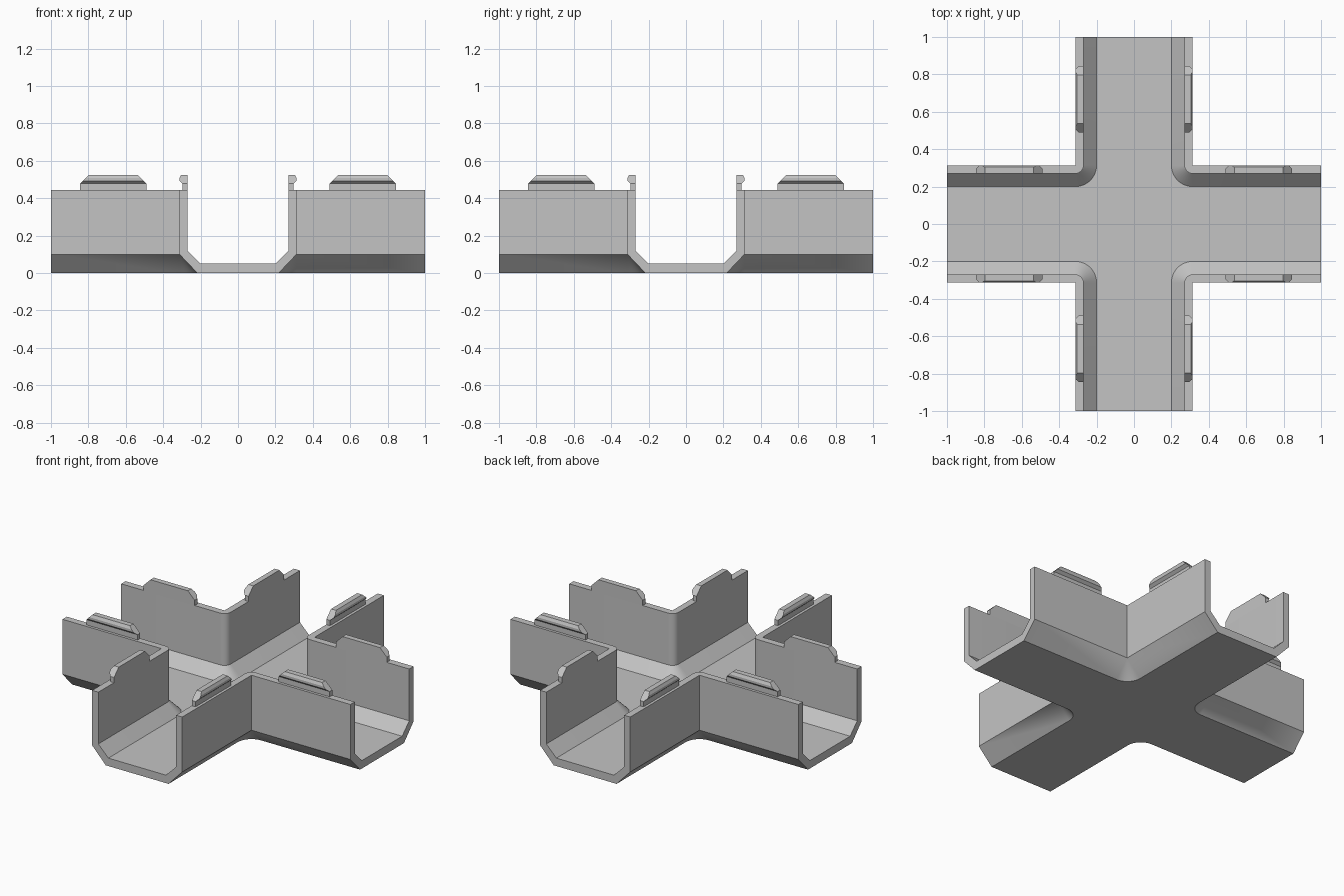
import bpy, bmesh, math
from mathutils import Matrix, Vector

if "Cube" in bpy.data.objects:
    bpy.data.objects.remove(bpy.data.objects["Cube"])

grey = bpy.data.materials.new("light_grey_plastic")
grey.use_nodes = True
colour = (0.55, 0.55, 0.55, 1)
grey.diffuse_color = colour
grey.node_tree.nodes["Principled BSDF"].inputs["Base Color"].default_value = colour

WALL = 0.313          # outer wall face
CORNER_STEPS = 10


def finish(bm, name):
    bmesh.ops.remove_doubles(bm, verts=bm.verts, dist=0.0005)
    bmesh.ops.recalc_face_normals(bm, faces=bm.faces)
    mesh = bpy.data.meshes.new(name)
    bm.to_mesh(mesh)
    bm.free()
    mesh.materials.append(grey)
    obj = bpy.data.objects.new(name, mesh)
    bpy.context.collection.objects.link(obj)
    return obj


# Cross-shaped channel: one wall section swept round each of four inner corners
# Section is (distance inward from the outer wall face, height)
section = [(0, 0.445), (0, 0.10), (0.095, 0),
           (0.113, 0.05), (0.043, 0.12), (0.043, 0.445)]
strips = [(0, 1), (1, 2), (3, 4), (4, 5), (5, 0)]

angles = [math.radians(270 - 90 * i / CORNER_STEPS) for i in range(CORNER_STEPS + 1)]
stations = [(1, WALL, angles[0])]
stations += [(WALL, WALL, a) for a in angles]
stations += [(WALL, 1, angles[-1])]

bm = bmesh.new()
corners = []
for k in range(4):
    turn = Matrix.Rotation(k * math.pi / 2, 3, 'Z')
    rows = []
    for x, y, a in stations:
        rows.append([bm.verts.new(turn @ Vector((x + r * math.cos(a), y + r * math.sin(a), z)))
                     for r, z in section])
    for p, q in zip(rows, rows[1:]):
        for i, j in strips:
            bm.faces.new((p[i], p[j], q[j], q[i]))
    corners.append(rows)

# Underside and inner floor
for i in (2, 3):
    bm.faces.new([row[i] for rows in corners for row in rows])

# Open U-shaped ends of the arms
for k in range(4):
    a, b = corners[k][-1], corners[(k + 1) % 4][0]
    bm.faces.new(a[:3] + b[2::-1] + b[:2:-1] + a[3:])

channel = finish(bm, "cross_channel")
bpy.ops.object.select_all(action='DESELECT')
channel.select_set(True)
bpy.context.view_layer.objects.active = channel
bpy.ops.object.shade_smooth_by_angle(angle=math.radians(30))

# Snap clips: narrow neck with a bulging head whose ends taper upward
INNER, MIDDLE, HALF, NECK_TOP = 0.27, 0.667, 0.177, 0.478
neck = [(0, 0.445), (0.026, 0.445), (0.026, NECK_TOP), (0, NECK_TOP)]
head = [(0, NECK_TOP), (0.026, NECK_TOP), (0.043, 0.493),
        (0.043, 0.508), (0.034, 0.525), (0, 0.525)]


def add_clip(name, side, turn):
    bm = bmesh.new()
    for profile in (neck, head):
        ends = []
        for s in (-1, 1):
            ring = [bm.verts.new(turn @ Vector((MIDDLE + s * (HALF - max(0, z - NECK_TOP)),
                                                side * (INNER + d), z)))
                    for d, z in profile]
            bm.faces.new(ring)
            ends.append(ring)
        n = len(profile)
        # The face shared by neck and head is left out
        shared = 2 if profile is neck else 0
        for i in range(n):
            if i != shared:
                j = (i + 1) % n
                bm.faces.new((ends[0][i], ends[0][j], ends[1][j], ends[1][i]))
    finish(bm, name)


for k, arm in enumerate(("left", "back", "right", "front")):
    turn = Matrix.Rotation(k * math.pi / 2, 3, 'Z')
    for side, label in ((-1, "a"), (1, "b")):
        add_clip(f"{arm}_arm_clip_{label}", side, turn)
